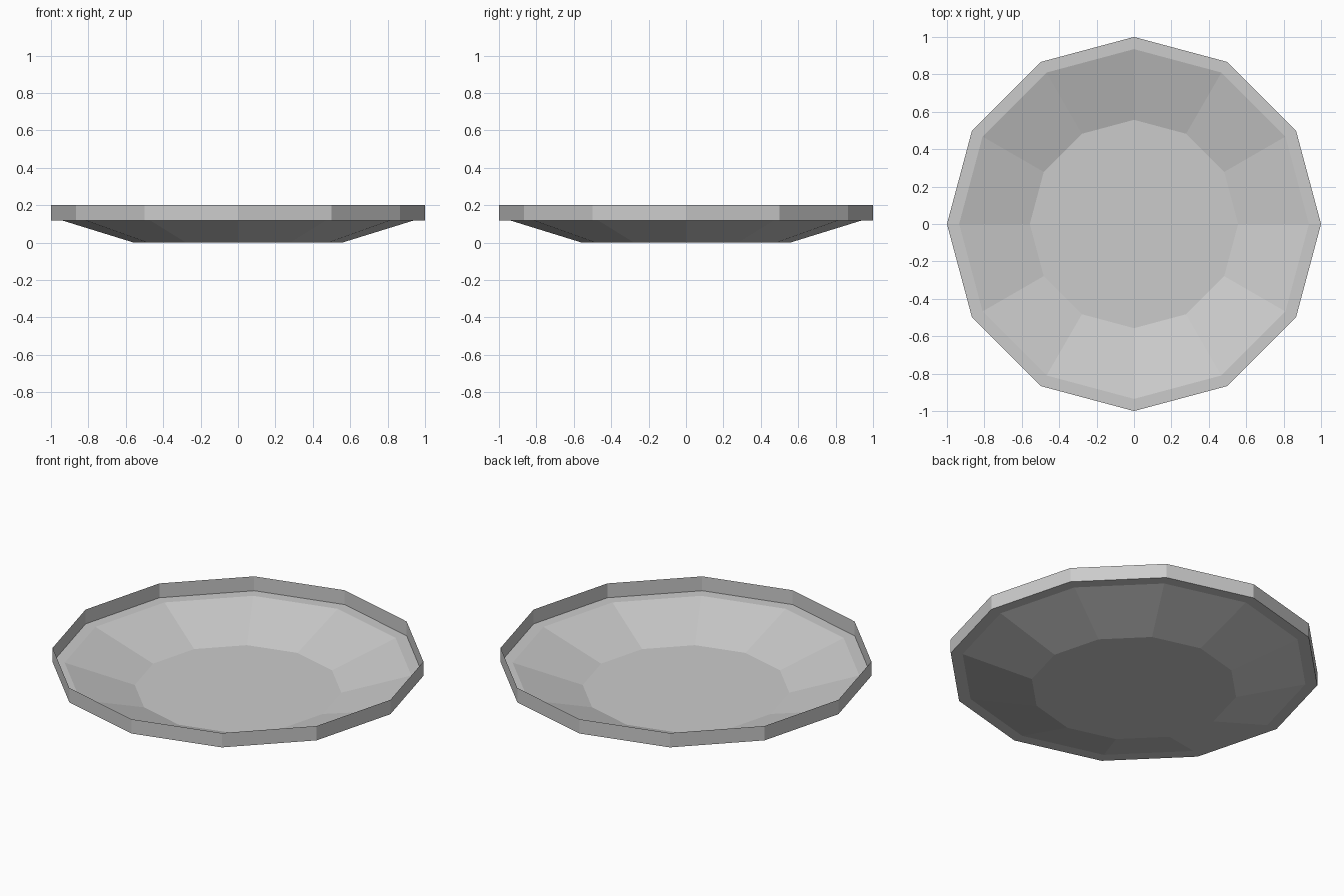
import bpy, bmesh
from math import cos, sin, pi

if "Cube" in bpy.data.objects:
    bpy.data.objects.remove(bpy.data.objects["Cube"])

SIDES = 12
# Dish profile from the floor outwards: (radius, height)
PROFILE = [(0.557, 0.0), (0.935, 0.117), (1.0, 0.117), (1.0, 0.202)]

bm = bmesh.new()
rings = [[bm.verts.new((r * cos(2 * pi * i / SIDES), r * sin(2 * pi * i / SIDES), z))
          for i in range(SIDES)] for r, z in PROFILE]

# Flat floor
bm.faces.new(rings[0])

# Sloped side, flat ledge and upright thin rim
for inner, outer in zip(rings, rings[1:]):
    for i in range(SIDES):
        j = (i + 1) % SIDES
        bm.faces.new((inner[i], outer[i], outer[j], inner[j]))

mesh = bpy.data.meshes.new("dish")
bm.to_mesh(mesh)
bm.free()
dish = bpy.data.objects.new("dish", mesh)
bpy.context.collection.objects.link(dish)
